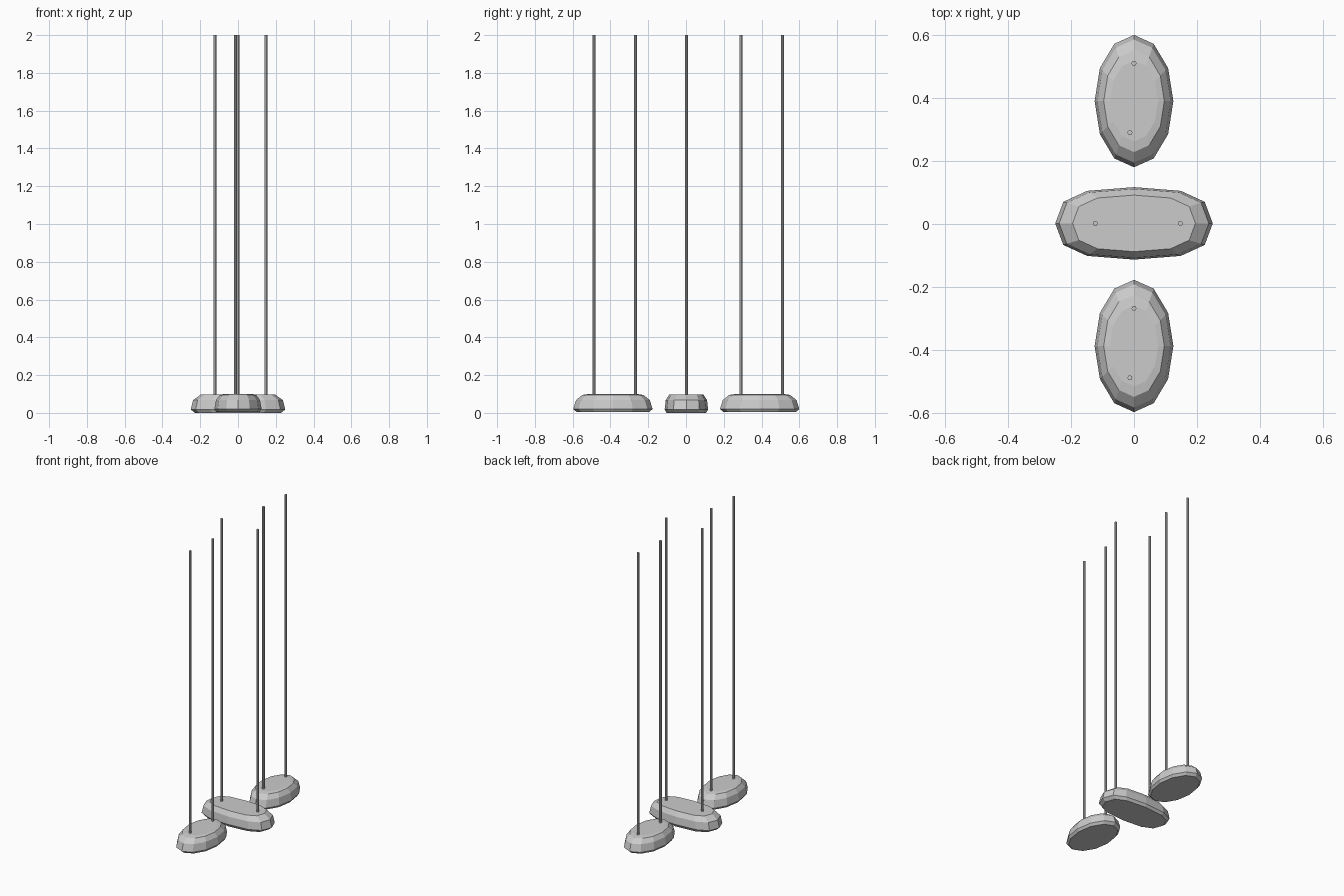
import bpy, bmesh
from math import sin, cos, tau

if "Cube" in bpy.data.objects:
    bpy.data.objects.remove(bpy.data.objects["Cube"])

SIDES = 12


def stone(name, cx, cy, rx, ry, rings, power=1.0):
    """Low-poly pebble lofted through scaled elliptical rings."""
    def soft(v):
        return (abs(v) ** power) * (1 if v >= 0 else -1) if abs(v) > 1e-6 else 0.0

    bm = bmesh.new()
    loops = []
    for scale, z in rings:
        loops.append([bm.verts.new((cx + rx * scale * soft(cos(tau * i / SIDES)),
                                    cy + ry * scale * soft(sin(tau * i / SIDES)), z))
                      for i in range(SIDES)])
    for low, high in zip(loops, loops[1:]):
        for i in range(SIDES):
            j = (i + 1) % SIDES
            bm.faces.new((low[i], low[j], high[j], high[i]))
    bm.faces.new(loops[0][::-1])
    bm.faces.new(loops[-1])
    mesh = bpy.data.meshes.new(name)
    bm.to_mesh(mesh)
    bm.free()
    obj = bpy.data.objects.new(name, mesh)
    bpy.context.collection.objects.link(obj)


def rod(name, x, y, bottom=0.09, top=2.0):
    bpy.ops.mesh.primitive_cylinder_add(vertices=8, radius=0.008, depth=top - bottom,
                                        location=(x, y, (top + bottom) / 2))
    bpy.context.object.name = name


# Stones: (scale, height) rings from the chamfered base to the crown
side_rings = [(0.91, 0.004), (1.0, 0.02), (0.93, 0.068), (0.77, 0.095), (0.61, 0.1)]
centre_rings = [(0.91, 0.0), (1.0, 0.018), (0.95, 0.068), (0.78, 0.098)]
stone("back_stone", 0, 0.39, 0.125, 0.21, side_rings)
stone("front_stone", 0, -0.387, 0.125, 0.21, side_rings)
stone("centre_stone", 0, 0.002, 0.25, 0.115, centre_rings, 0.75)

# Hanging rods, two per stone
rod("centre_rod_left", -0.123, 0.002)
rod("centre_rod_right", 0.147, 0.002)
for label, y in (("back", 0.4), ("front", -0.378)):
    rod(label + "_rod_far", 0, y + 0.11)
    rod(label + "_rod_near", -0.013, y - 0.11)
